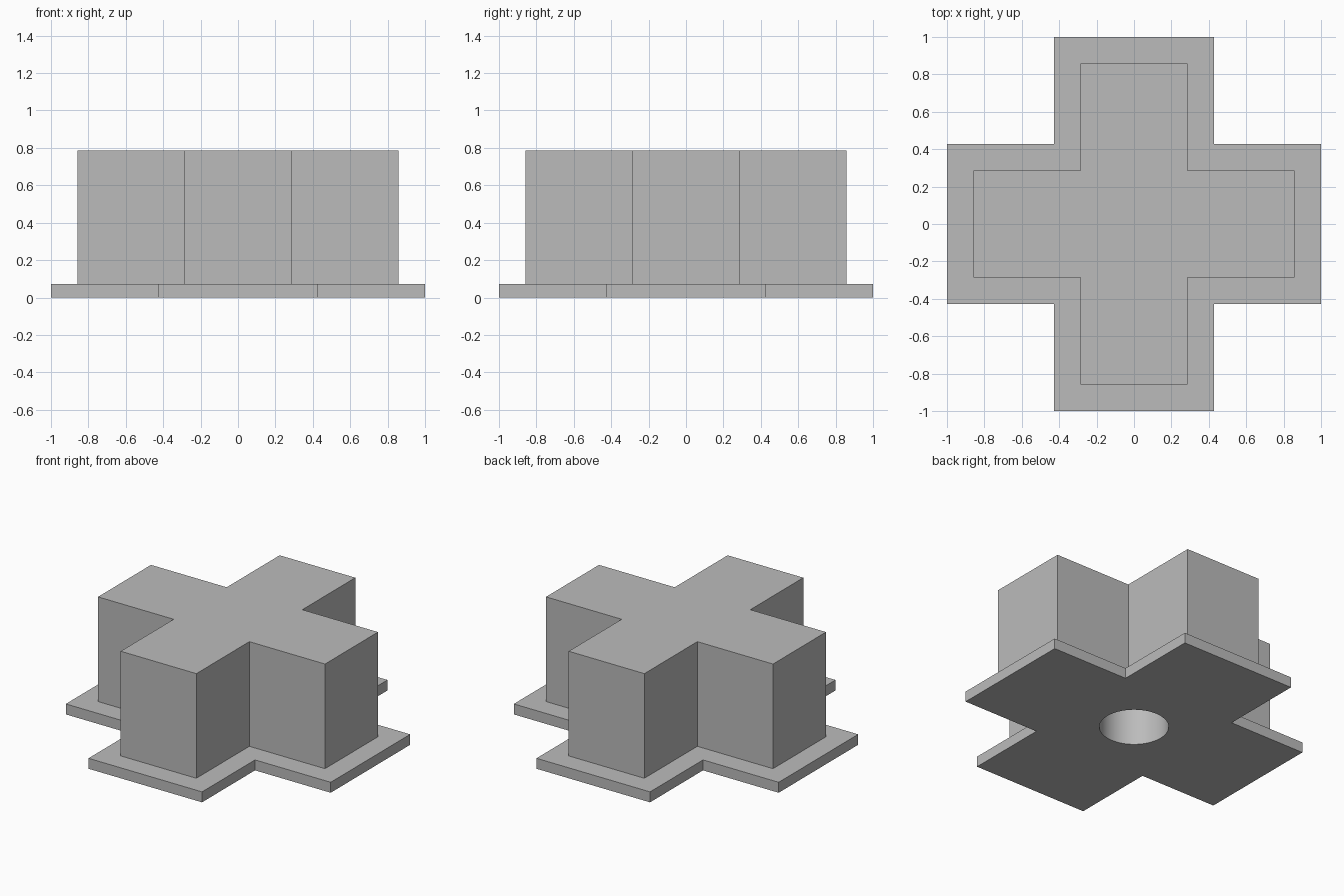
import bpy
import bmesh

cube = bpy.data.objects.get("Cube")
if cube:
    bpy.data.objects.remove(cube, do_unlink=True)

UNIT = 1 / 14  # one module of the part; the whole is 28 modules wide

grey = bpy.data.materials.new("plain grey")
grey.use_nodes = True
colour = (0.5, 0.5, 0.5, 1)
grey.diffuse_color = colour
grey.node_tree.nodes["Principled BSDF"].inputs["Base Color"].default_value = colour


def cross_profile(reach, half):
    """Outline of a plus sign, anticlockwise, one arm turned four times."""
    points = []
    x_y = [(half, half), (half, reach), (-half, reach)]
    for _ in range(4):
        points += x_y
        x_y = [(-y, x) for x, y in x_y]
    return points


def add_ring(bm, outline, z):
    return [bm.verts.new((x * UNIT, y * UNIT, z * UNIT)) for x, y in outline]


def wall(bm, low, high):
    for i in range(len(low)):
        j = (i + 1) % len(low)
        bm.faces.new((low[i], low[j], high[j], high[i]))


# Stepped cross: flange, ledge, body and flat top as one closed solid
bm = bmesh.new()
flange, body = cross_profile(14, 6), cross_profile(12, 4)
rings = [add_ring(bm, outline, z)
         for outline, z in ((flange, 0), (flange, 1), (body, 1), (body, 11))]
for low, high in zip(rings, rings[1:]):
    wall(bm, low, high)
bm.faces.new(rings[-1])
bm.faces.new(rings[0][::-1])
bmesh.ops.recalc_face_normals(bm, faces=bm.faces)
mesh = bpy.data.meshes.new("cross_block")
bm.to_mesh(mesh)
bm.free()
mesh.materials.append(grey)
block = bpy.data.objects.new("cross_block", mesh)
bpy.context.collection.objects.link(block)

# Round blind socket in the underside
DEPTH = 7 * UNIT
bpy.ops.mesh.primitive_cylinder_add(vertices=64, radius=3 * UNIT,
                                    depth=2 * DEPTH, location=(0, 0, 0))
cutter = bpy.context.object
cutter.name = "socket_cutter"
cutter.data.materials.append(grey)
cutter.hide_render = True

cut = block.modifiers.new("socket", "BOOLEAN")
cut.operation = "DIFFERENCE"
cut.solver = "EXACT"
cut.object = cutter
bpy.ops.object.select_all(action="DESELECT")
block.select_set(True)
bpy.context.view_layer.objects.active = block
bpy.ops.object.modifier_apply(modifier=cut.name)
bpy.data.objects.remove(cutter, do_unlink=True)

# Smooth socket wall, crisp block edges
bpy.ops.object.shade_smooth_by_angle()
